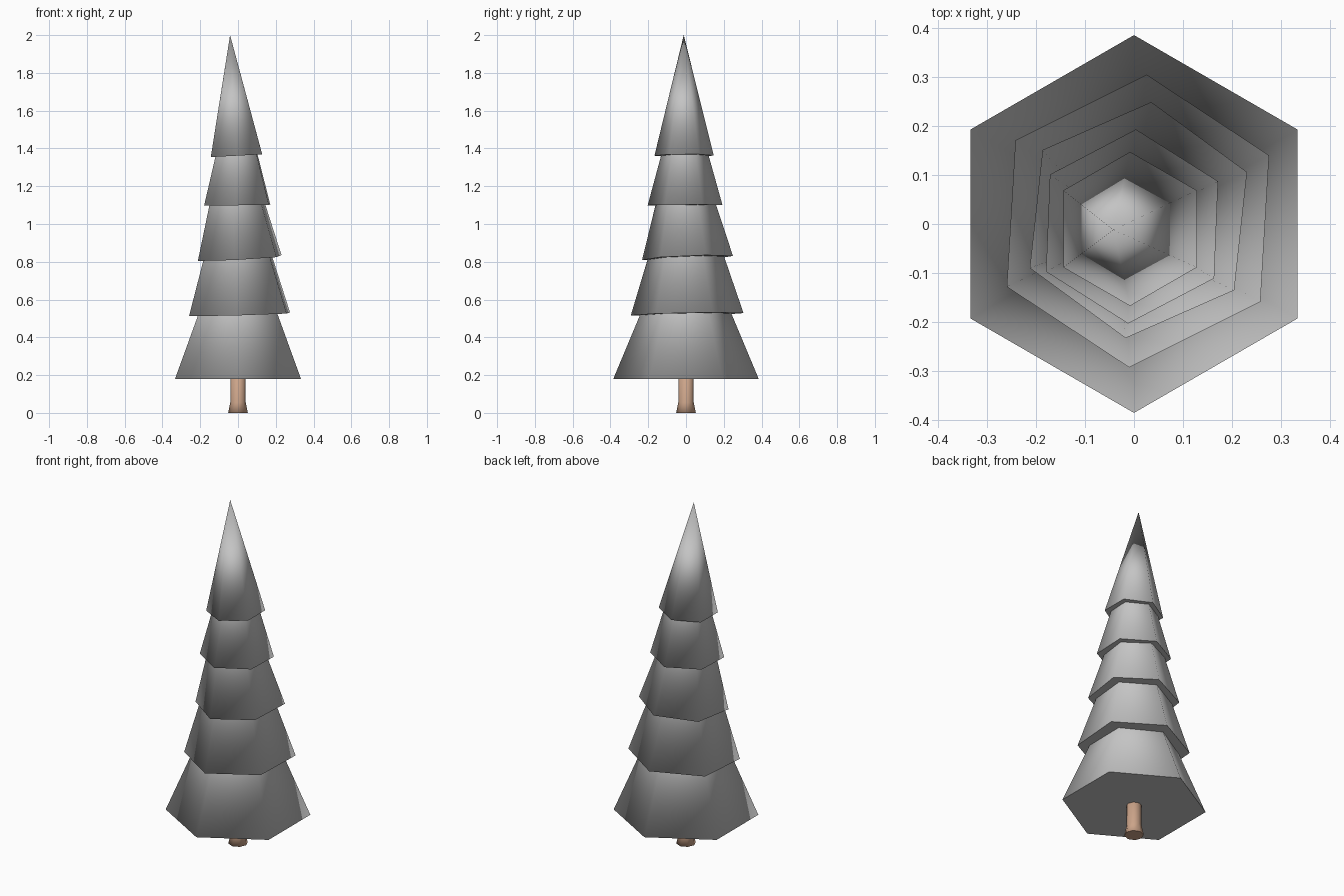
import bpy
import bmesh
from math import sin, cos, radians, tau

cube = bpy.data.objects.get("Cube")
if cube:
    bpy.data.objects.remove(cube, do_unlink=True)


def material(name, rgb):
    mat = bpy.data.materials.new(name)
    mat.use_nodes = True
    mat.diffuse_color = (*rgb, 1)
    mat.node_tree.nodes["Principled BSDF"].inputs["Base Color"].default_value = (*rgb, 1)
    return mat


def finish(name, bm, mat):
    """Smooth sides that share rim normals, with flat end caps."""
    bmesh.ops.recalc_face_normals(bm, faces=bm.faces)
    for face in bm.faces:
        face.smooth = len(face.verts) < 5
    mesh = bpy.data.meshes.new(name)
    bm.to_mesh(mesh)
    bm.free()
    mesh.materials.append(mat)
    normals = [None] * len(mesh.loops)
    for poly in mesh.polygons:
        for i in poly.loop_indices:
            vert = mesh.vertices[mesh.loops[i].vertex_index]
            normals[i] = tuple(vert.normal if poly.use_smooth else poly.normal)
    mesh.normals_split_custom_set(normals)
    obj = bpy.data.objects.new(name, mesh)
    bpy.context.scene.collection.objects.link(obj)
    return obj


def tier(name, base, radius, turn, apex, mat):
    """Six-sided cone whose rim is tilted square to its leaning axis."""
    bm = bmesh.new()
    bx, by, bz = base
    height = apex[2] - bz
    lean_x, lean_y = (apex[0] - bx) / height, (apex[1] - by) / height
    rim = []
    for i in range(6):
        a = radians(90 + turn) + tau * i / 6
        x, y = radius * cos(a), radius * sin(a)
        rim.append(bm.verts.new((bx + x, by + y, bz - x * lean_x - y * lean_y)))
    tip = bm.verts.new(apex)
    bm.faces.new(rim)
    for i in range(6):
        bm.faces.new((rim[i], rim[(i + 1) % 6], tip))
    return finish(name, bm, mat)


def lathe(name, profile, sides, mat):
    """Closed post from (radius, height) pairs."""
    bm = bmesh.new()
    rings = [[bm.verts.new((r * cos(tau * i / sides), r * sin(tau * i / sides), z))
              for i in range(sides)] for r, z in profile]
    for low, high in zip(rings, rings[1:]):
        for i in range(sides):
            j = (i + 1) % sides
            bm.faces.new((low[i], low[j], high[j], high[i]))
    bm.faces.new(rings[0])
    bm.faces.new(rings[-1])
    return finish(name, bm, mat)


foliage = material("foliage grey", (0.55, 0.55, 0.55))
bark = material("bark brown", (0.60, 0.37, 0.25))

# Trunk with a flared foot
lathe("trunk", [(0.052, 0), (0.041, 0.055), (0.041, 0.3)], 8, bark)

# Stacked branches: rim centre, radius, turn, apex
tiers = [
    ((0, 0, 0.18), 0.385, 0, (0, 0, 1.10)),
    ((0.008, 0.006, 0.522), 0.299, -3.4, (-0.018, -0.012, 1.45)),
    ((0.009, 0.008, 0.82), 0.242, -6.2, (-0.035, -0.025, 1.66)),
    ((-0.004, -0.005, 1.10), 0.198, -2.3, (-0.012, -0.008, 1.82)),
    ((-0.008, -0.010, 1.362), 0.157, 0, (-0.042, -0.012, 2.0)),
]
for n, (base, radius, turn, apex) in enumerate(tiers, 1):
    tier(f"branch_tier_{n}", base, radius, turn, apex, foliage)
